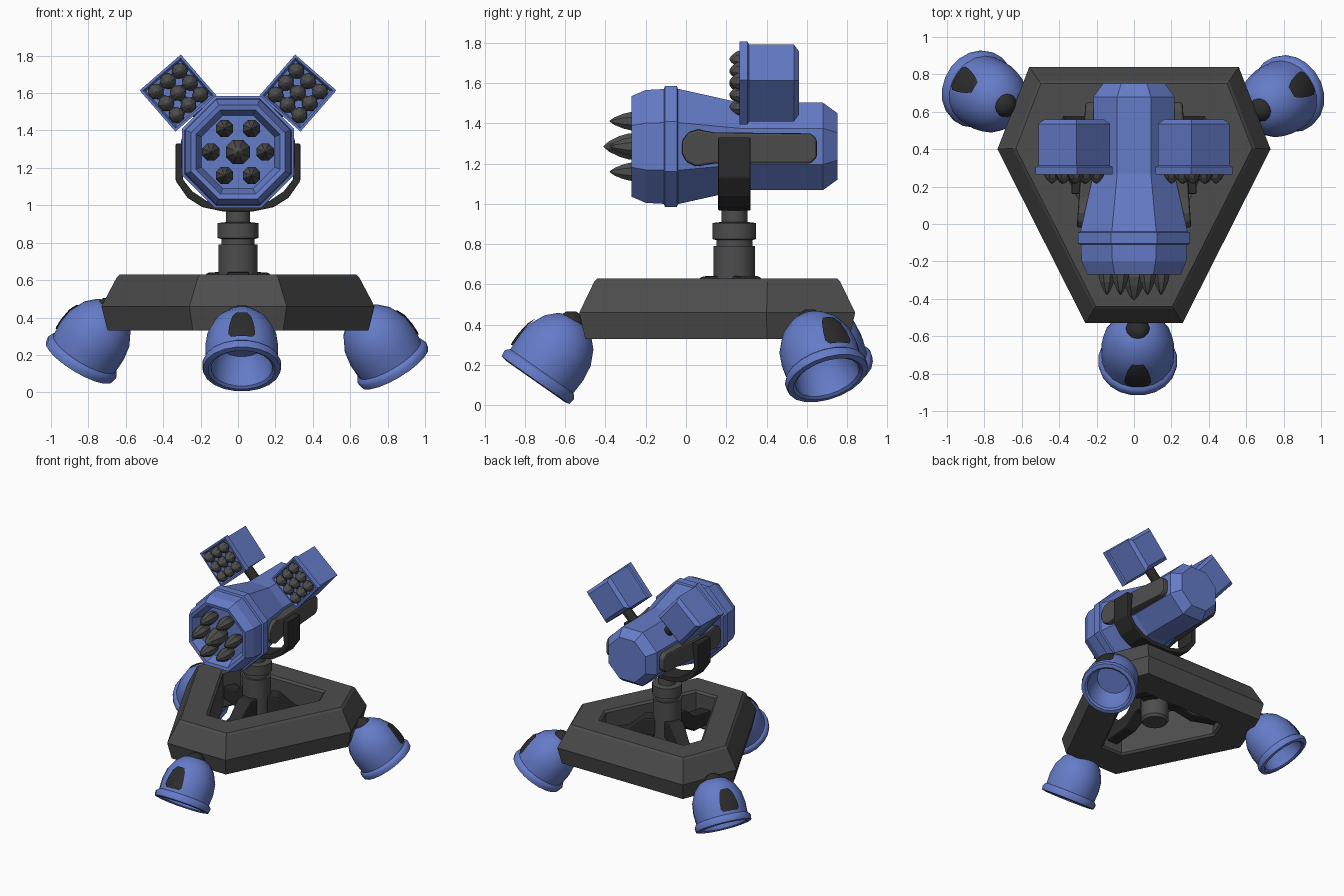
import bpy, bmesh, math
from mathutils import Matrix, Vector

cube = bpy.data.objects.get("Cube")
if cube:
    bpy.data.objects.remove(cube, do_unlink=True)


def material(name, rgb):
    m = bpy.data.materials.new(name)
    m.use_nodes = True
    m.diffuse_color = (*rgb, 1)
    m.node_tree.nodes["Principled BSDF"].inputs["Base Color"].default_value = (*rgb, 1)
    return m


BLUE = material("blue_paint", (0.13, 0.20, 0.58))
GREY = material("grey_metal", (0.075, 0.075, 0.075))
DARK = material("dark_metal", (0.025, 0.025, 0.025))

T = lambda x, y, z: Matrix.Translation((x, y, z))
R = lambda deg, axis: Matrix.Rotation(math.radians(deg), 4, axis)


def loft(name, rings, mat, M=Matrix(), wrap=True, cap=True, loop=False, smooth=None, bevel=0):
    """Skin a row of equal-length point rings."""
    bm = bmesh.new()
    rows = [[bm.verts.new(M @ Vector(p)) for p in ring] for ring in rings]
    n = len(rows[0])
    pairs = list(zip(rows, rows[1:])) + ([(rows[-1], rows[0])] if loop else [])
    for a, b in pairs:
        for i in range(n if wrap else n - 1):
            j = (i + 1) % n
            bm.faces.new((a[i], a[j], b[j], b[i]))
    if cap and not loop:
        bm.faces.new(rows[0])
        bm.faces.new(rows[-1])
    bmesh.ops.recalc_face_normals(bm, faces=bm.faces)
    mesh = bpy.data.meshes.new(name)
    bm.to_mesh(mesh)
    bm.free()
    mesh.materials.append(mat)
    ob = bpy.data.objects.new(name, mesh)
    bpy.context.collection.objects.link(ob)
    if bevel:
        mod = ob.modifiers.new("soft_edges", 'BEVEL')
        mod.width, mod.segments, mod.limit_method = bevel, 2, 'ANGLE'
    if smooth:
        bpy.ops.object.select_all(action='DESELECT')
        ob.select_set(True)
        bpy.context.view_layer.objects.active = ob
        bpy.ops.object.shade_smooth_by_angle(angle=math.radians(smooth))
    return ob


def turned(name, profile, sides, mat, M=Matrix(), flats=False, **kw):
    """Turn a (radius, height) profile about z; flats measures radius to the flat sides."""
    k = 1 / math.cos(math.pi / sides) if flats else 1
    angles = [(i + 0.5) * math.tau / sides for i in range(sides)]
    rings = [[(r * k * math.cos(a), r * k * math.sin(a), h) for a in angles] for r, h in profile]
    return loft(name, rings, mat, M, **kw)


def rocket(name, M, r, length):
    shape = [(0.6, 0), (0.95, 0.3), (1, 0.45), (0.8, 0.65), (0.4, 0.88), (0.03, 1)]
    turned(name, [(r * a, -length * b) for a, b in shape], 8, GREY, M)


# Triangular base frame with cut corners and an open middle
half = [(0.56, 0.84), (0.73, 0.40), (0.26, -0.53)]
outline = [Vector(p) for p in half] + [Vector((-x, y)) for x, y in reversed(half)]


def inset(d, z):
    ring = []
    for i, p in enumerate(outline):
        e1 = (p - outline[i - 1]).normalized()
        e2 = (outline[(i + 1) % len(outline)] - p).normalized()
        n1, n2 = Vector((e1.y, -e1.x)), Vector((e2.y, -e2.x))
        q = p + (n1 + n2) * (d / (1 + n1.dot(n2)))
        ring.append((q.x, q.y, z))
    return ring


section = [(0.03, 0.33), (0, 0.46), (0.075, 0.615), (0.09, 0.63),
           (0.265, 0.63), (0.28, 0.615), (0.28, 0.345), (0.265, 0.33)]
loft("base_frame", [inset(d, z) for d, z in section], GREY, loop=True)

# Central column
turned("column", [(0.09, 0.36), (0.105, 0.38), (0.105, 0.79), (0.09, 0.79), (0.09, 0.82),
                  (0.11, 0.825), (0.11, 0.905), (0.065, 0.91), (0.065, 0.985)],
       20, GREY, T(0, 0.24, 0), smooth=35)

# Feet: bell cup, plate, ball joint and the spoke leading to each corner
bell = [(0.12, 0.17), (0.155, 0.1), (0.165, 0.01), (0.18, 0), (0.208, 0.005), (0.213, 0.035),
        (0.206, 0.05), (0.193, 0.06), (0.197, 0.14), (0.186, 0.22), (0.15, 0.295),
        (0.1, 0.345), (0.04, 0.368)]
plate = [(0.08, 0.202, 0.28), (0.1, 0.204, 0.36), (0.15, 0.203, 0.34),
         (0.215, 0.194, 0.27), (0.25, 0.179, 0.17)]
spoke = [(0.05, 0.645, 0.5, 0.06), (0.16, 0.64, 0.5, 0.06),
         (0.28, 0.54, 0.42, 0.05), (0.52, 0.5, 0.4, 0.05)]
ball = [(0.07 * math.sin(t * math.pi / 8), -0.07 * math.cos(t * math.pi / 8)) for t in range(1, 8)]
for name, turn, shift in (("front", 0, (0.02, 0, 0)), ("left", 120, (0, 0, 0.01)),
                          ("right", 240, (-0.01, 0.025, 0.04))):
    corner = T(*shift) @ T(0, 0.22, 0) @ R(turn, 'Z')
    foot = corner @ T(0, -0.97, 0.12) @ R(-35, 'X')
    turned(name + "_foot", bell, 20, BLUE, foot, smooth=35)
    rows = [[(r * math.sin(w * s / 3), -r * math.cos(w * s / 3), h) for s in range(-3, 4)]
            for h, r, w in plate]
    loft(name + "_foot_plate", rows, DARK, foot, wrap=False, cap=False, smooth=40)
    turned(name + "_ball_joint", ball, 12, DARK, corner @ T(0, -0.79, 0.40), smooth=40)
    rows = [[(-w, -d, top), (w, -d, top), (w, -d, low), (-w, -d, low)] for d, top, low, w in spoke]
    loft(name + "_spoke", rows, DARK, T(0, 0.24, 0) @ R(turn, 'Z'), bevel=0.012)

# Yoke that cradles the launcher
arc = [(0.333, 0.28, 1.33, 1.33), (0.333, 0.295, 1.13, 1.14), (0.27, 0.245, 1.04, 1.075),
       (0.19, 0.17, 0.99, 1.025), (0.08, 0.08, 0.967, 1.0)]
arc += [(-a, -b, c, d) for a, b, c, d in reversed(arc)]
loft("yoke", [[(a, 0.16, c), (a, 0.32, c), (b, 0.32, d), (b, 0.16, d)] for a, b, c, d in arc],
     DARK, bevel=0.006)

# Eight-sided launcher body with recessed muzzle
barrel = T(0, 0, 1.285) @ R(-90, 'X')
turned("launcher_body", [(0.195, -0.19), (0.225, -0.265), (0.25, -0.27), (0.28, -0.2),
                         (0.285, -0.11), (0.3, -0.105), (0.3, -0.045), (0.286, -0.04),
                         (0.217, 0.27), (0.217, 0.68), (0.165, 0.752)],
       8, BLUE, barrel, flats=True)
rocket("centre_rocket", barrel @ T(0, 0, -0.18), 0.07, 0.23)
for i in range(6):
    a = i * math.tau / 6
    rocket("outer_rocket", barrel @ T(0.145 * math.cos(a), 0.145 * math.sin(a), -0.18), 0.05, 0.2)

# Side rails and rocket pods, mirrored
rail = [(0.0, 1.21), (-0.02, 1.25), (-0.02, 1.31), (0.01, 1.355), (0.06, 1.37), (0.14, 1.355),
        (0.62, 1.35), (0.65, 1.32), (0.65, 1.23), (0.62, 1.2), (0.14, 1.2), (0.05, 1.185)]
for name, s in (("left", 1), ("right", -1)):
    inner = [(s * 0.17, y, z) for y, z in rail]
    outer = [(s * (0.305 - 0.07 * y), y, z) for y, z in rail]
    loft(name + "_rail", [inner, outer], GREY, bevel=0.012)
    pod = T(s * 0.32, 0, 1.6) @ R(s * 41, 'Y') @ R(-90, 'X')
    turned(name + "_pod", [(0.122, 0.29), (0.133, 0.265), (0.146, 0.265), (0.146, 0.305),
                           (0.136, 0.312), (0.136, 0.535), (0.112, 0.56)],
           4, BLUE, pod, flats=True)
    for i in (-1, 0, 1):
        for j in (-1, 0, 1):
            rocket(name + "_pod_rocket", pod @ T(i * 0.084, j * 0.084, 0.3), 0.044, 0.085)
    turned(name + "_pod_strut", [(0.038, 0.15), (0.038, 0.33)], 10, DARK,
           T(0, 0.44, 1.285) @ R(s * 45, 'Y'), smooth=40)
